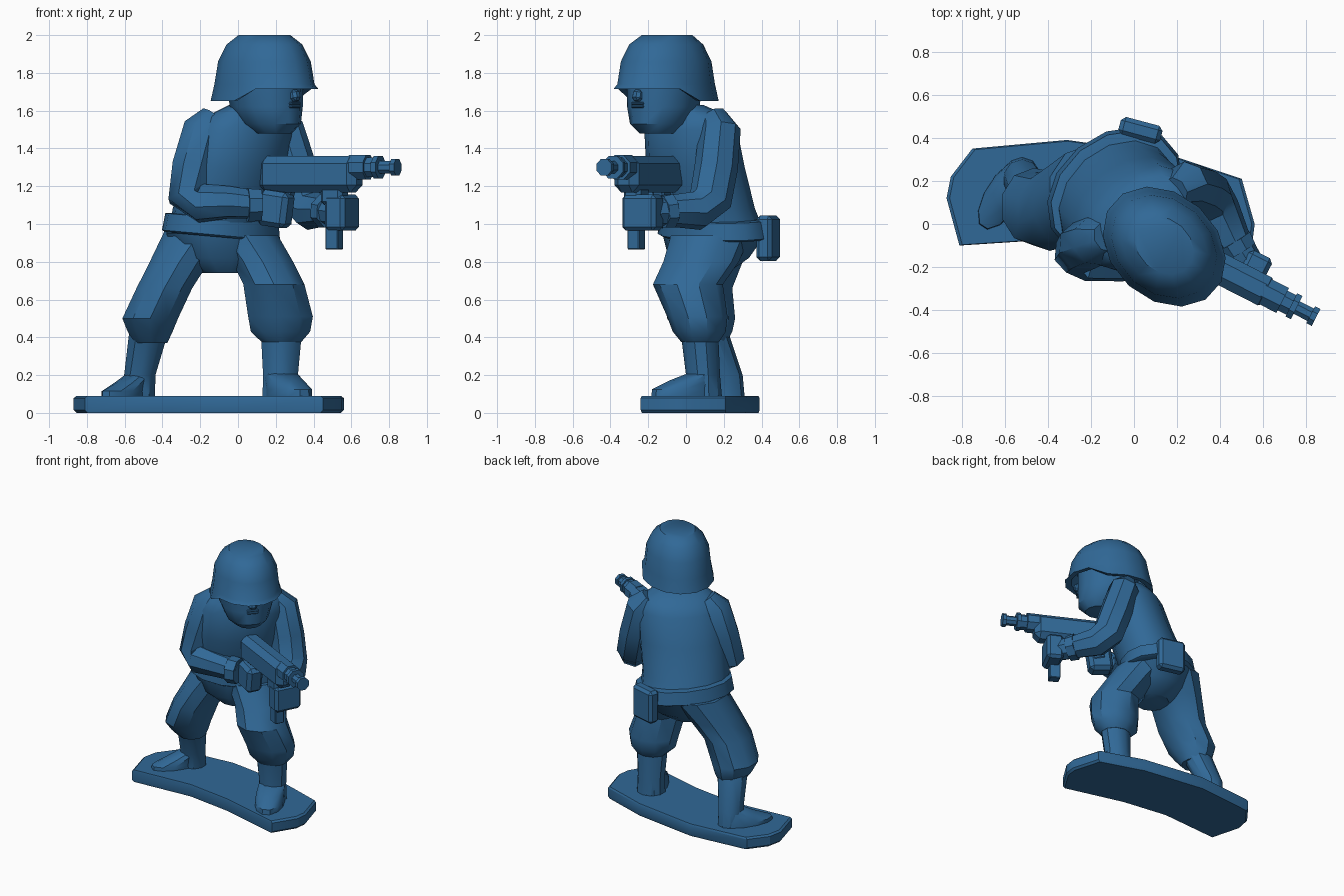
import bpy, bmesh, math
from mathutils import Vector, Matrix

if "Cube" in bpy.data.objects:
    bpy.data.objects.remove(bpy.data.objects["Cube"])

blue = bpy.data.materials.new("blue plastic")
blue.diffuse_color = (0.03, 0.14, 0.31, 1)
blue.use_nodes = True
blue.node_tree.nodes["Principled BSDF"].inputs["Base Color"].default_value = blue.diffuse_color


def finish(name, bm, angle=35):
    bmesh.ops.recalc_face_normals(bm, faces=bm.faces)
    me = bpy.data.meshes.new(name)
    bm.to_mesh(me)
    bm.free()
    me.materials.append(blue)
    ob = bpy.data.objects.new(name, me)
    bpy.context.collection.objects.link(ob)
    bpy.ops.object.select_all(action='DESELECT')
    ob.select_set(True)
    bpy.context.view_layer.objects.active = ob
    bpy.ops.object.shade_smooth_by_angle(angle=math.radians(angle))
    return ob


def skin(name, rings, angle=35):
    """Join rings of points into a closed skin."""
    bm = bmesh.new()
    vs = [[bm.verts.new(p) for p in r] for r in rings]
    n = len(vs[0])
    for a, b in zip(vs, vs[1:]):
        for i in range(n):
            bm.faces.new((a[i], a[(i + 1) % n], b[(i + 1) % n], b[i]))
    bm.faces.new(vs[0][::-1])
    bm.faces.new(vs[-1])
    return finish(name, bm, angle)


def loft(name, secs, yaw=0, n=12, slope=0, lift=None, angle=35):
    """Stack of level ellipses: (cx, cy, z, rx, ry)."""
    c, s = math.cos(math.radians(yaw)), math.sin(math.radians(yaw))
    rings = []
    for k, (cx, cy, z, rx, ry) in enumerate(secs):
        ring = []
        for i in range(n):
            t = math.tau * (i + 0.5) / n
            x, y = rx * math.cos(t), ry * math.sin(t)
            wx, wy = x * c - y * s, x * s + y * c
            dz = lift(k, math.cos(t)) if lift else 0
            ring.append((cx + wx, cy + wy, z + slope * wx + dz))
        rings.append(ring)
    return skin(name, rings, angle)


def tube(name, pts, n=8, ref=None, angle=40):
    """Round tube along a path: (x, y, z, r)."""
    P = [Vector(p[:3]) for p in pts]
    m = len(P) // 2
    ref = Vector(ref) if ref else (P[-1] - P[m]).cross(P[0] - P[m])
    rings = []
    for k, p in enumerate(pts):
        t = (P[min(k + 1, len(P) - 1)] - P[max(k - 1, 0)]).normalized()
        s = (ref - ref.dot(t) * t).normalized()
        u = t.cross(s)
        rings.append([P[k] + p[3] * (math.cos(a) * s + math.sin(a) * u)
                      for a in (math.tau * (i + 0.5) / n for i in range(n))])
    return skin(name, rings, angle)


def box(name, c, size, yaw=0, bevel=0.02, pitch=0):
    bm = bmesh.new()
    bmesh.ops.create_cube(bm, size=1)
    bmesh.ops.scale(bm, vec=size, verts=bm.verts)
    if bevel:
        bmesh.ops.bevel(bm, geom=bm.edges[:], offset=bevel, segments=1, affect='EDGES')
    M = (Matrix.Translation(c) @ Matrix.Rotation(math.radians(yaw), 4, 'Z')
         @ Matrix.Rotation(math.radians(pitch), 4, 'Y'))
    bmesh.ops.transform(bm, matrix=M, verts=bm.verts)
    return finish(name, bm, 20)


# Curved stand
outline = [(-.81, -.10), (-.35, -.07), (0, -.12), (.45, -.24), (.55, -.08), (.56, 0), (.50, .21),
           (.17, .32), (-.31, .39), (-.75, .35), (-.85, .22), (-.87, .12)]
mid = Vector((-.15, .1))
inner = [tuple(mid + (Vector(p) - mid) * 0.98) for p in outline]
skin("stand", [[(x, y, 0) for x, y in inner], [(x, y, .015) for x, y in outline],
               [(x, y, .078) for x, y in outline], [(x, y, .09) for x, y in inner]], 25)

# Boots
for side, shin, foot, yaw in (
        ("left", [(.23, .07, .44, .115, .10), (.225, .09, .2, .097, .09), (.225, .09, .09, .1, .1)],
         [(.265, 0, .085, .2, .1), (.265, 0, .125, .195, .1), (.245, .04, .17, .14, .095), (.225, .09, .21, .08, .09)], -63),
        ("right", [(-.47, .12, .44, .11, .1), (-.52, .21, .2, .087, .09), (-.52, .22, .09, .085, .09)],
         [(-.6, .14, .085, .19, .085), (-.6, .14, .115, .185, .085), (-.56, .18, .16, .12, .08), (-.525, .21, .2, .08, .075)], -123)):
    loft(side + "_boot_shaft", shin, n=10)
    loft(side + "_boot_foot", foot, yaw=yaw)

# Trousers, puffed at the knee
loft("left_trouser_leg", [(.04, .13, .94, .18, .21), (.13, .08, .8, .17, .2), (.19, .01, .68, .17, .185),
     (.225, .06, .51, .18, .16), (.225, .07, .43, .165, .14), (.23, .075, .375, .11, .1)], n=10)
loft("right_trouser_leg", [(-.2, .15, .96, .2, .22), (-.31, .1, .8, .165, .2), (-.39, .06, .66, .155, .185),
     (-.465, .08, .5, .155, .18), (-.465, .1, .43, .125, .145), (-.46, .115, .37, .09, .1)], n=10)
loft("trouser_seat", [(-.08, .1, .74, .12, .12), (-.09, .12, .82, .24, .2), (-.09, .15, .95, .32, .25)], yaw=35)

# Belt, pouch, jacket
loft("belt", [(-.09, .15, .93, .325, .25), (-.09, .15, .94, .345, .265), (-.085, .145, 1.03, .33, .255),
              (-.08, .14, 1.035, .3, .23)], yaw=40, slope=-.09, n=14)
box("belt_pouch", (.03, .435, .925), (.2, .085, .24), yaw=-15)
loft("jacket", [(-.085, .14, .98, .3, .24), (-.07, .1, 1.08, .3, .24), (-.01, .05, 1.3, .3, .23),
     (.03, .025, 1.5, .29, .21), (.05, .02, 1.57, .25, .17), (.08, -.03, 1.63, .14, .11)], yaw=40, n=14)
loft("neck", [(.08, -.04, 1.5, .13, .12), (.13, -.09, 1.68, .12, .12)], n=10)

# Head and face
F = -42
f = Vector((math.cos(math.radians(F)), math.sin(math.radians(F)), 0))
loft("head", [(.19, -.15, 1.48, .1, .09), (.175, -.14, 1.53, .17, .145), (.15, -.12, 1.62, .205, .18),
              (.14, -.11, 1.78, .22, .19)], yaw=F)
box("nose", Vector((.145, -.115, 1.68)) + f * .21, (.05, .055, .06), F, .015, -15)
for z in (1.622, 1.638):
    box("lip", Vector((.15, -.12, z)) + f * .198, (.03, .08, .014), F, .005)

# Helmet: back skirt low, front brim raised
loft("helmet", [(.14, -.105, 1.8, .23, .19), (.14, -.105, 1.655, .27, .21), (.14, -.105, 1.65, .315, .245),
     (.14, -.105, 1.74, .292, .228), (.14, -.105, 1.86, .268, .215), (.14, -.105, 1.95, .22, .175),
     (.14, -.1, 2.0, .15, .12)], yaw=F, n=14, angle=40,
     lift=lambda k, c: .065 if k in (1, 2) and c > .3 else 0)

# Arms
tube("right_arm", [(-.13, -.06, 1.57, .07), (-.18, -.08, 1.5, .115), (-.235, -.1, 1.3, .12), (-.265, -.13, 1.14, .11),
                   (-.2, -.165, 1.11, .105), (-.05, -.18, 1.115, .088), (.12, -.16, 1.1, .075)])
tube("left_arm", [(.19, .15, 1.57, .07), (.24, .18, 1.5, .11), (.3, .16, 1.3, .115), (.345, .13, 1.13, .115),
                  (.39, .06, 1.07, .105), (.46, -.08, 1.07, .085), (.53, -.19, 1.06, .075)])
tube("right_cuff", [(.05, -.17, 1.1, .095), (.12, -.16, 1.1, .09)], ref=(0, 0, 1))
tube("left_cuff", [(.46, -.08, 1.07, .095), (.49, -.13, 1.065, .09)], ref=(0, 0, 1))

# Gun, laid along a line in plan
G = -27
g = Vector((math.cos(math.radians(G)), math.sin(math.radians(G)), 0))
base = Vector((.7, -.36, 0))


def on_gun(x, z):
    return base + g * ((x - .7) / g.x) + Vector((0, 0, z))


box("right_hand", (.2, -.14, 1.08), (.17, .12, .19), G, .025, 8)
box("left_hand", (.55, -.23, 1.06), (.12, .2, .19), G, .02)
box("gun_body", on_gun(.385, 1.263), (.58, .145, .195), G, .04)
box("gun_grip", on_gun(.24, 1.13), (.09, .07, .14), G, .01, 15)
box("magazine_housing", on_gun(.51, 1.15), (.13, .1, .1), G, .02)
box("magazine", on_gun(.51, 1.03), (.075, .07, .33), G, .005)
barrel = [(.6, .07), (.69, .07), (.69, .055), (.73, .055), (.73, .065), (.755, .065), (.755, .035),
          (.82, .035), (.82, .048), (.845, .048), (.845, .03)]
tube("gun_barrel", [(*on_gun(x, 1.3), r) for x, r in barrel], ref=(0, 0, 1), angle=30)
